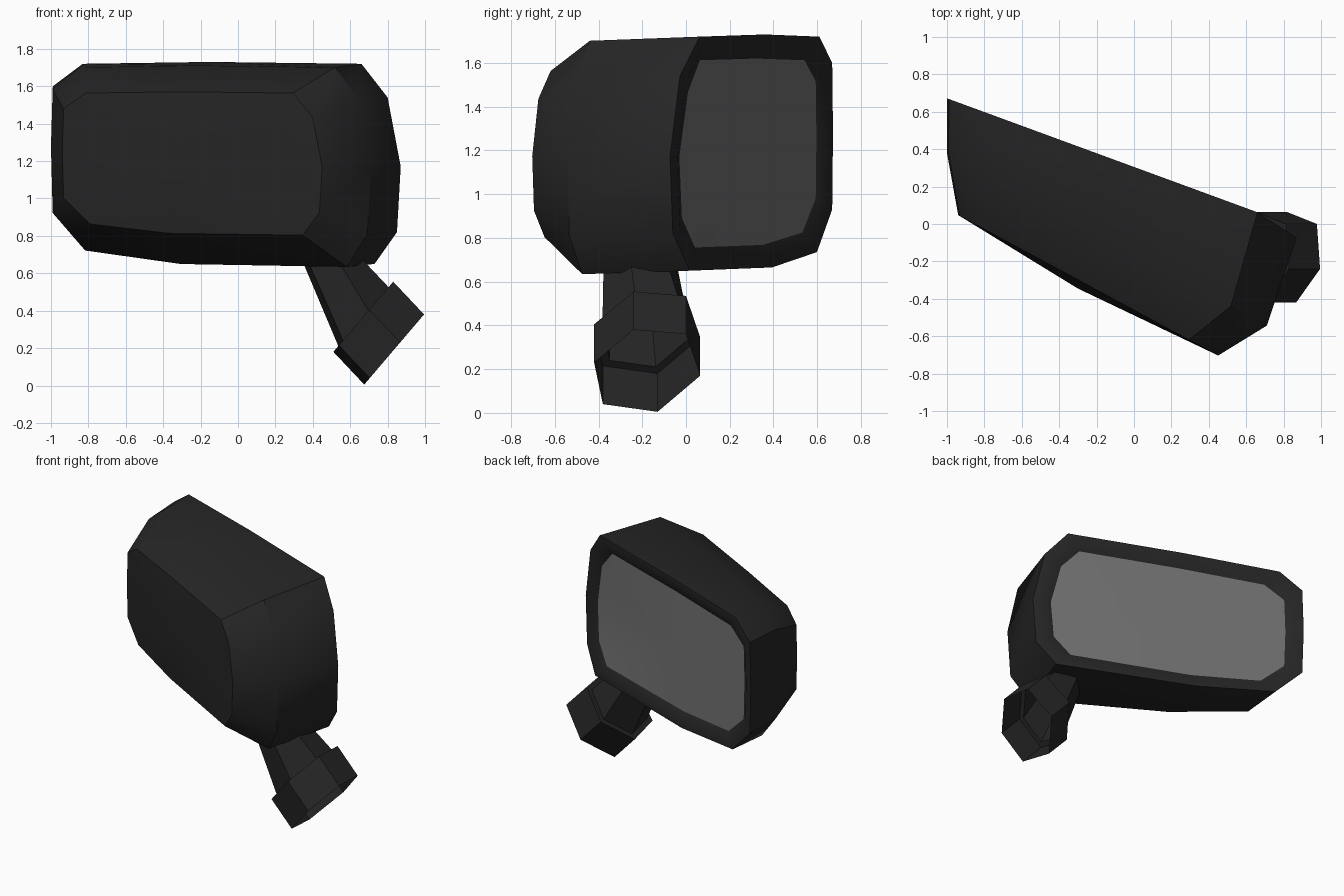
import bpy, bmesh, math
from mathutils import Vector

if "Cube" in bpy.data.objects:
    bpy.data.objects.remove(bpy.data.objects["Cube"])


def material(name, rgb):
    m = bpy.data.materials.new(name)
    m.diffuse_color = (*rgb, 1)
    m.use_nodes = True
    m.node_tree.nodes["Principled BSDF"].inputs["Base Color"].default_value = m.diffuse_color
    return m


black = material("black_plastic", (0.019, 0.019, 0.019))
grey = material("mirror_grey", (0.17, 0.17, 0.17))


def loft(name, loops, mat, cap=None, angle=40):
    """Skin a row of equal loops; optionally fan the last one to a centre point."""
    bm = bmesh.new()
    rows = [[bm.verts.new(p) for p in loop] for loop in loops]
    n = len(rows[0])
    for a, b in zip(rows, rows[1:]):
        for i in range(n):
            j = (i + 1) % n
            bm.faces.new((a[i], a[j], b[j], b[i]))
    if cap:
        c = bm.verts.new(cap)
        for i in range(n):
            bm.faces.new((rows[-1][i], rows[-1][(i + 1) % n], c))
    bmesh.ops.recalc_face_normals(bm, faces=bm.faces)
    me = bpy.data.meshes.new(name)
    bm.to_mesh(me)
    bm.free()
    me.materials.append(mat)
    ob = bpy.data.objects.new(name, me)
    bpy.context.collection.objects.link(ob)
    bpy.ops.object.select_all(action='DESELECT')
    ob.select_set(True)
    bpy.context.view_layer.objects.active = ob
    bpy.ops.object.shade_smooth_by_angle(angle=math.radians(angle))
    return ob


# Rim outline seen from the front (x, z)
rim = [(-1, 1.28), (-.99, 1.6), (-.83, 1.72), (-.15, 1.73), (.66, 1.72), (.80, 1.54),
       (.87, 1.17), (.85, .82), (.73, .65), (-.24, .665), (-.80, .735), (-.99, .93)]
CX, CZ = -.065, 1.18


def rim_y(x):
    """Depth of the rim edge: straight, with the inboard end turned forward."""
    y = .305 - .367 * x
    return y - max(0, x - .66) * .28


def remap(x, lo, hi):
    return lo + (x + 1) / 1.87 * (hi - lo)


def inset(sx, sz, depth):
    out = []
    for x, z in rim:
        x = CX + (x - CX) * sx
        out.append((x - .34 * depth, rim_y(x) - .94 * depth, CZ + (z - CZ) * sz))
    return out


# Housing: recess, lip, rim, shoulder loop and front loop
glass_loop = inset(.875, .80, .035)
lip_loop = inset(.945, .925, 0)
rim_loop = inset(1, 1, 0)
shoulder, front = [], []
for x, z in rim:
    sx = remap(x, -1, .71)
    shoulder.append((sx, -.16 - .54 * sx, CZ + (z - CZ) * (.965 if z > CZ else 1.03)))
    fx = remap(x, -.94, .45)
    front.append((fx, -.46 - .54 * fx, CZ + (z - CZ) * .71))
loft("mirror_housing", [glass_loop, lip_loop, rim_loop, shoulder, front], black,
     cap=(-.3, -.345, 1.17))

# Mirror glass
loft("mirror_glass", [glass_loop], grey,
     cap=(CX - .012, rim_y(CX) - .033, CZ), angle=30)

# Mounting foot: open six-sided cup, ledge, and neck rising into the housing
foot = [Vector((.675 + (z - .005) * .853, y, z)) for y, z in
        [(-.24, .38), (0, .36), (.065, .17), (-.13, .005), (-.38, .04), (-.42, .23)]]
top = [p + Vector((-.165, 0, .175)) for p in foot]
mid = sum(top, Vector()) / 6
ledge = [mid + (p - mid) * .84 for p in top]
neck = [(.49 + (p.x - .84) * .97, -.22 + (p.y + .19) * .68, .70) for p in foot]
loft("mount_foot", [foot, top, ledge, neck], black, angle=35)
